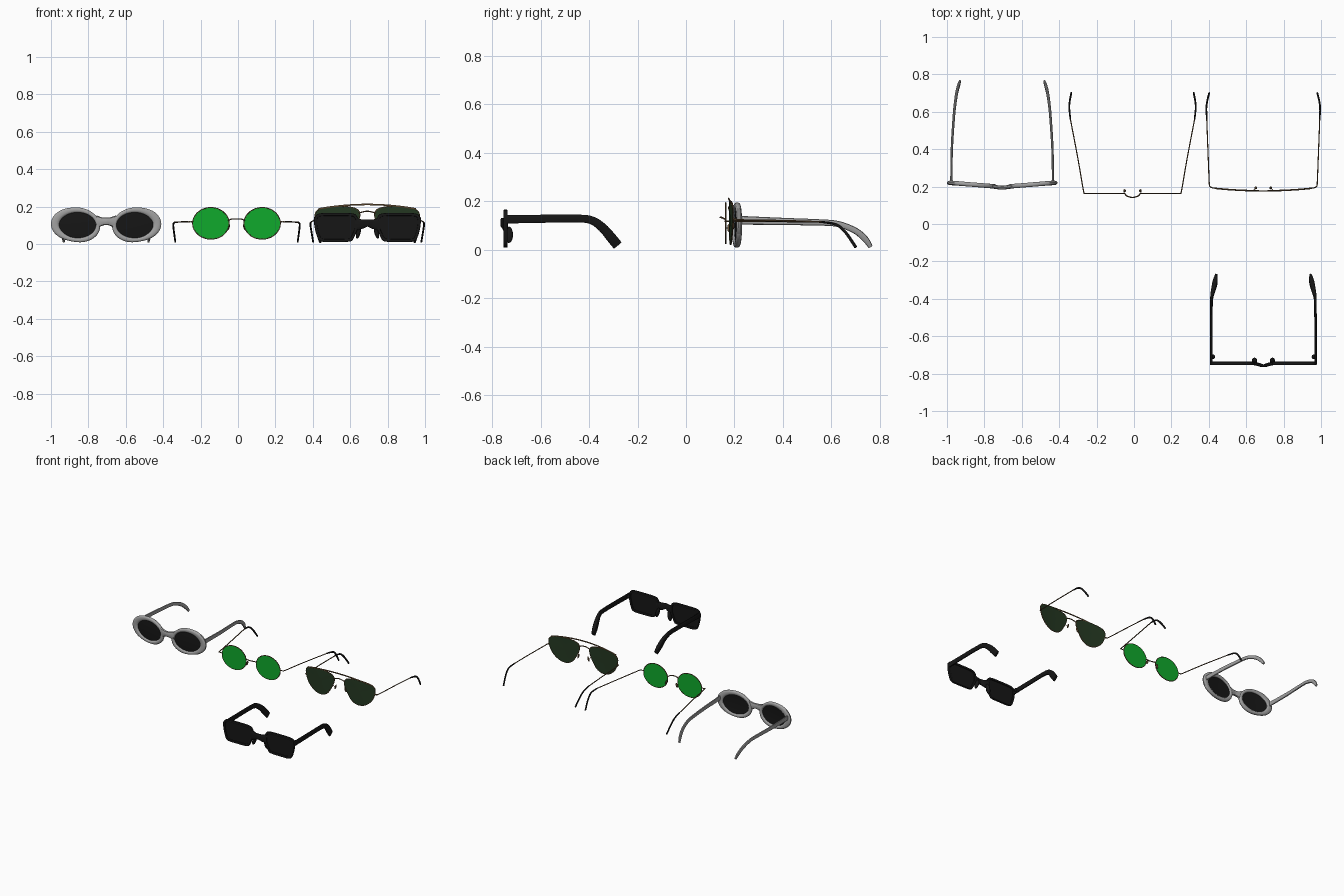
import bpy, bmesh, math
from mathutils import Vector

if "Cube" in bpy.data.objects:
    bpy.data.objects.remove(bpy.data.objects["Cube"])

X, Y = Vector((1, 0, 0)), Vector((0, 1, 0))


def material(name, rgb):
    m = bpy.data.materials.new(name)
    m.diffuse_color = (*rgb, 1)
    m.use_nodes = True
    m.node_tree.nodes["Principled BSDF"].inputs["Base Color"].default_value = m.diffuse_color
    return m


BLACK = material("black", (0.008, 0.008, 0.008))
GREY = material("grey", (0.36, 0.36, 0.36))
GREEN = material("bright_green", (0.005, 0.40, 0.025))
OLIVE = material("dark_green", (0.018, 0.04, 0.016))
BRONZE = material("bronze", (0.12, 0.07, 0.03))


def finish(name, bm, mat):
    bmesh.ops.recalc_face_normals(bm, faces=bm.faces)
    me = bpy.data.meshes.new(name)
    bm.to_mesh(me)
    bm.free()
    ob = bpy.data.objects.new(name, me)
    bpy.context.collection.objects.link(ob)
    me.materials.append(mat)
    bpy.ops.object.select_all(action='DESELECT')
    ob.select_set(True)
    bpy.context.view_layer.objects.active = ob
    bpy.ops.object.shade_smooth_by_angle(angle=math.radians(40))
    return ob


def spline(pts, closed=False, k=5):
    """Catmull-Rom through tuples of any length"""
    n, out = len(pts), []
    get = (lambda i: pts[i % n]) if closed else (lambda i: pts[min(max(i, 0), n - 1)])
    for i in range(n if closed else n - 1):
        for j in range(k):
            t = j / k
            out.append(tuple(0.5 * (2 * b + (c - a) * t + (2 * a - 5 * b + 4 * c - d) * t * t
                       + (3 * b - a - 3 * c + d) * t ** 3)
                       for a, b, c, d in zip(get(i - 1), get(i), get(i + 1), get(i + 2))))
    return out if closed else out + [tuple(pts[-1])]


def sweep(name, pts, mat, ref, closed=False, n=10, boxy=1.0):
    """Sweep an oval section; each point is x, y, z, width along ref, height across it"""
    bm, rings, N = bmesh.new(), [], len(pts)
    P = [Vector(p[:3]) for p in pts]
    for i, p in enumerate(pts):
        a, b = (P[i - 1], P[(i + 1) % N]) if closed else (P[max(i - 1, 0)], P[min(i + 1, N - 1)])
        t = (b - a).normalized()
        side = (ref - t * ref.dot(t)).normalized()
        up = t.cross(side)
        ring = []
        for j in range(n):
            q = math.tau * (j + 0.5) / n
            c, s = math.cos(q), math.sin(q)
            c, s = (math.copysign(abs(v) ** boxy, v) for v in (c, s))
            ring.append(bm.verts.new(P[i] + side * c * p[3] / 2 + up * s * p[4] / 2))
        rings.append(ring)
    for i in range(N if closed else N - 1):
        r, q = rings[i], rings[(i + 1) % N]
        for j in range(n):
            bm.faces.new((r[j], r[(j + 1) % n], q[(j + 1) % n], q[j]))
    if not closed:
        bm.faces.new(rings[0])
        bm.faces.new(rings[-1])
    return finish(name, bm, mat)


def lens(name, outline, mat, thick=0.006, dome=0.0):
    """Thin plate filling an outline, bulging slightly to the front"""
    bm, loops, n = bmesh.new(), [], len(outline)
    mid = sum((Vector(p) for p in outline), Vector()) / n
    for o in (-thick / 2, thick / 2):
        c = bm.verts.new(mid + Y * (o - dome))
        half = [bm.verts.new(mid.lerp(Vector(p), 0.6) + Y * (o - dome * 0.64)) for p in outline]
        edge = [bm.verts.new(Vector(p) + Y * o) for p in outline]
        for i in range(n):
            j = (i + 1) % n
            bm.faces.new((c, half[i], half[j]))
            bm.faces.new((half[i], edge[i], edge[j], half[j]))
        loops.append(edge)
    for i in range(n):
        j = (i + 1) % n
        bm.faces.new((loops[0][i], loops[0][j], loops[1][j], loops[1][i]))
    return finish(name, bm, mat)


def pad(name, loc, scale, mat, tilt):
    bm = bmesh.new()
    bmesh.ops.create_uvsphere(bm, u_segments=14, v_segments=8, radius=1)
    ob = finish(name, bm, mat)
    ob.location, ob.scale, ob.rotation_euler = loc, scale, (0, tilt, 0)


def ellipse(cx, cz, a, b, n=48):
    return [(cx + a * math.cos(math.tau * i / n), cz + b * math.sin(math.tau * i / n)) for i in range(n)]


def place(cx, s, pts):
    return [(cx + s * p[0], *p[1:]) for p in pts]


SIDES = ((-1, "left_"), (1, "right_"))

# --- Thick oval glasses ---
C = -0.705
bend = lambda x: 0.198 + 0.08 * x
for s, side in SIDES:
    rim = []
    for i in range(56):
        q = math.tau * i / 56
        c, d = math.cos(q), math.sin(q)
        a = 0.145 if c > 0 else 0.118
        xi, zi = 0.153 + 0.098 * c, 0.1 + 0.068 * d
        xo, zo = 0.15 + a * c, 0.102 + 0.093 * d + 0.008 * c
        x, z = (xi + xo) / 2, (zi + zo) / 2
        rim.append((x, bend(x), z, 0.024, math.hypot(xo - xi, zo - zi)))
    sweep(side + "oval_rim", place(C, s, rim), GREY, Y, True, 12, 0.8)
    lens(side + "oval_lens", place(C, s, [(x, bend(x), z) for x, z in ellipse(0.153, 0.1, 0.101, 0.071)]),
         BLACK, 0.006, 0.004)
    arm = [(0.272, 0.222, 0.122, 0.012, 0.036), (0.269, 0.4, 0.117, 0.013, 0.03),
           (0.26, 0.55, 0.113, 0.014, 0.026), (0.253, 0.63, 0.106, 0.015, 0.025),
           (0.243, 0.7, 0.078, 0.016, 0.026), (0.233, 0.74, 0.044, 0.016, 0.026),
           (0.226, 0.762, 0.012, 0.012, 0.018)]
    sweep(side + "oval_temple", place(C, s, spline(arm)), GREY, X, boxy=0.8)
sweep("oval_bridge", place(C, 1, spline([(-0.05, 0.2, 0.118, 0.022, 0.07), (-0.02, 0.196, 0.12, 0.022, 0.044),
      (0, 0.194, 0.121, 0.022, 0.04), (0.02, 0.196, 0.12, 0.022, 0.044), (0.05, 0.2, 0.118, 0.022, 0.07)])),
      GREY, Y, boxy=0.8)

# --- Round wire glasses ---
C, W = -0.008, 0.007
for s, side in SIDES:
    disc = [(x, 0.164, z) for x, z in ellipse(0.137, 0.11, 0.097, 0.084)]
    lens(side + "round_lens", place(C, s, disc), GREEN, 0.004)
    sweep(side + "round_rim", place(C, s, [(*p, 0.006, 0.006) for p in disc]), BRONZE, Y, True, 6)
    arm = [(0.232, 0.164, 0.118, W, W), (0.254, 0.164, 0.118, W, W), (0.262, 0.178, 0.118, W, W),
           (0.292, 0.35, 0.118, W, W), (0.332, 0.56, 0.115, W, W)]
    sweep(side + "round_temple", place(C, s, spline(arm)), BRONZE, X, n=6)
    tip = [(0.332, 0.56, 0.115, 0.009, 0.009), (0.338, 0.62, 0.104, 0.01, 0.012),
           (0.335, 0.66, 0.07, 0.01, 0.013), (0.327, 0.702, 0.01, 0.01, 0.012)]
    sweep(side + "round_temple_tip", place(C, s, spline(tip)), BLACK, X, n=8)
    pad(side + "round_nose_pad", (C + s * 0.042, 0.178, 0.09), (0.006, 0.008, 0.017), BRONZE, -s * 0.25)
    sweep(side + "round_pad_wire", place(C, s, [(0.046, 0.164, 0.09, 0.004, 0.004),
          (0.043, 0.178, 0.09, 0.004, 0.004)]), BRONZE, X, n=6)
sweep("round_bridge", place(C, 1, spline([(x, y, z, W, W) for x, y, z in (
      (-0.042, 0.164, 0.125), (-0.03, 0.15, 0.132), (0, 0.142, 0.134),
      (0.03, 0.15, 0.132), (0.042, 0.164, 0.125))])), BRONZE, Y, n=8)

# --- Teardrop wire glasses ---
C = 0.691
bow = lambda x: 0.179 + 0.2 * x * x
drop = [(0.04, 0.15), (0.055, 0.185), (0.12, 0.2), (0.21, 0.197), (0.265, 0.18), (0.278, 0.145),
        (0.255, 0.08), (0.205, 0.035), (0.15, 0.022), (0.1, 0.042), (0.062, 0.095)]
for s, side in SIDES:
    edge = [(x, bow(x), z) for x, z in spline(drop, True)]
    lens(side + "teardrop_lens", place(C, s, edge), OLIVE, 0.004, 0.002)
    sweep(side + "teardrop_rim", place(C, s, [(*p, 0.006, 0.006) for p in edge]), BRONZE, Y, True, 6)
    arm = [(0.272, 0.194, 0.128, W, 0.01), (0.286, 0.202, 0.126, W, 0.01), (0.289, 0.225, 0.123, W, W),
           (0.296, 0.4, 0.12, W, W), (0.302, 0.56, 0.115, W, W)]
    sweep(side + "teardrop_temple", place(C, s, spline(arm)), BRONZE, X, n=6)
    tip = [(0.302, 0.56, 0.115, 0.009, 0.009), (0.304, 0.62, 0.104, 0.01, 0.012),
           (0.299, 0.66, 0.07, 0.01, 0.013), (0.289, 0.7, 0.01, 0.01, 0.012)]
    sweep(side + "teardrop_temple_tip", place(C, s, spline(tip)), BLACK, X, n=8)
    pad(side + "teardrop_nose_pad", (C + s * 0.04, 0.193, 0.1), (0.005, 0.008, 0.018), BRONZE, -s * 0.3)
    sweep(side + "teardrop_pad_wire", place(C, s, [(0.052, 0.18, 0.11, 0.004, 0.004),
          (0.041, 0.192, 0.1, 0.004, 0.004)]), BRONZE, X, n=6)
brow = [(x, bow(x) - 0.003, 0.211 - 0.35 * x * x, 0.006, 0.009) for x in [i * 0.02 for i in range(-13, 14)]]
sweep("teardrop_brow_bar", place(C, 1, brow), BRONZE, Y, n=8)
sweep("teardrop_bridge", place(C, 1, spline([(-0.046, 0.179, 0.165, W, W), (0, 0.176, 0.175, W, W),
      (0.046, 0.179, 0.165, W, W)])), BRONZE, Y, n=8)

# --- Chunky angular glasses ---
C, F = 0.692, -0.745
box = [(0.053, 0.105), (0.062, 0.143), (0.085, 0.156), (0.17, 0.158), (0.25, 0.156), (0.273, 0.142),
       (0.277, 0.105), (0.263, 0.045), (0.243, 0.02), (0.17, 0.018), (0.1, 0.02), (0.08, 0.035)]
for s, side in SIDES:
    edge = [(x, F, z) for x, z in spline(box, True, 4)]
    sweep(side + "angular_rim", place(C, s, [(*p, 0.018, 0.016) for p in edge]), BLACK, Y, True, 12, 0.5)
    lens(side + "angular_lens", place(C, s, edge), BLACK, 0.006)
    arm = [(0.279, -0.75, 0.126, 0.014, 0.036), (0.279, -0.6, 0.128, 0.014, 0.034),
           (0.278, -0.45, 0.129, 0.014, 0.033), (0.276, -0.39, 0.122, 0.017, 0.034),
           (0.266, -0.345, 0.092, 0.024, 0.038), (0.258, -0.31, 0.052, 0.026, 0.042),
           (0.252, -0.282, 0.018, 0.014, 0.042)]
    sweep(side + "angular_temple", place(C, s, spline(arm)), BLACK, X, n=12, boxy=0.55)
    pad(side + "angular_nose_pad", (C + s * 0.048, -0.731, 0.062), (0.012, 0.017, 0.035), BLACK, -s * 0.25)
    pad(side + "angular_hinge", (C + s * 0.268, -0.71, 0.127), (0.01, 0.012, 0.012), BLACK, 0)
sweep("angular_bridge", place(C, 1, spline([(-0.065, -0.744, 0.105, 0.018, 0.07),
      (-0.03, -0.75, 0.106, 0.018, 0.052), (0, -0.758, 0.112, 0.016, 0.04),
      (0.03, -0.75, 0.106, 0.018, 0.052), (0.065, -0.744, 0.105, 0.018, 0.07)])), BLACK, Y, n=12, boxy=0.6)
